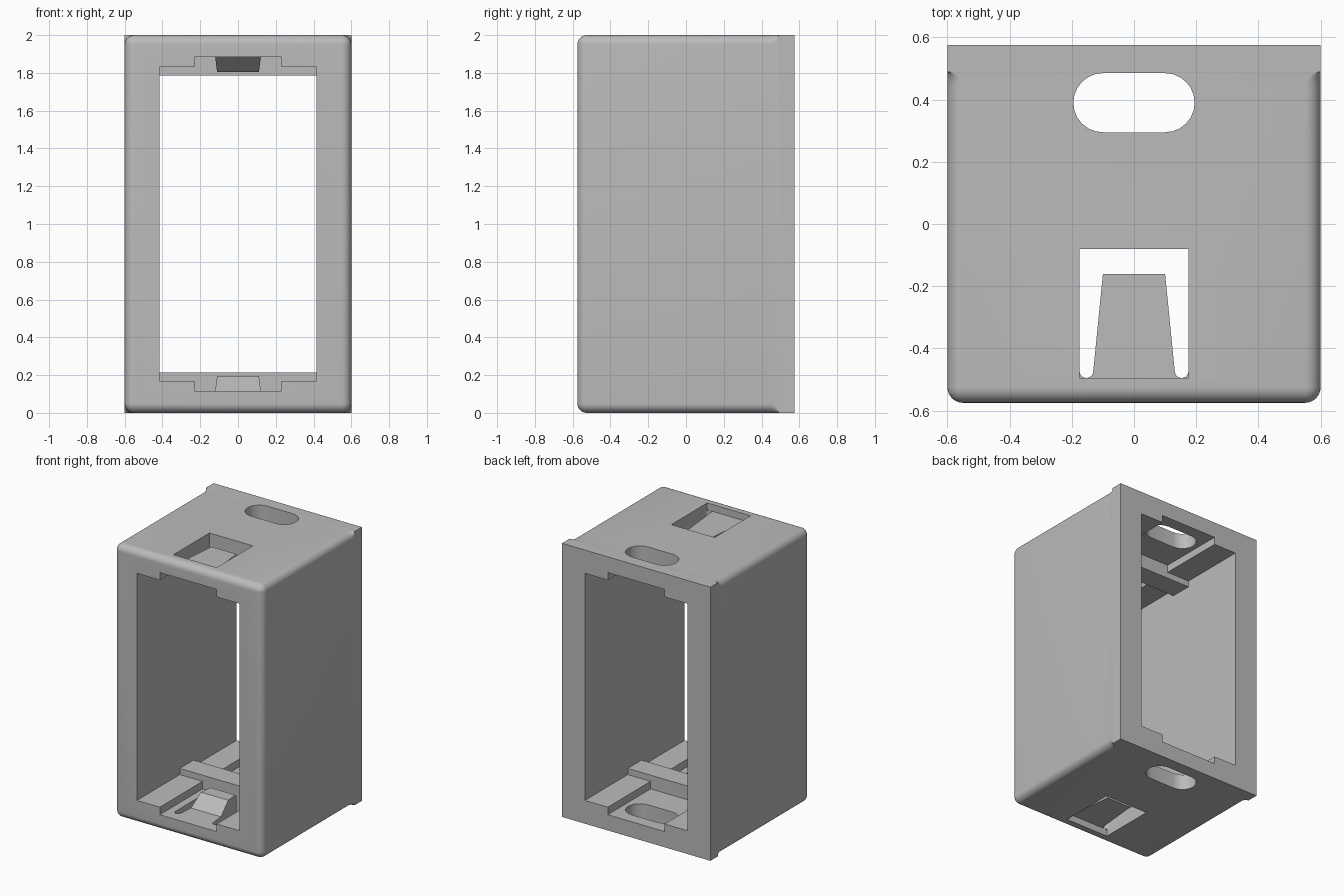
import bpy, bmesh, math

if "Cube" in bpy.data.objects:
    bpy.data.objects.remove(bpy.data.objects["Cube"])

R = 0.05  # edge fillet radius

mat = bpy.data.materials.new("light grey plastic")
mat.diffuse_color = (0.5, 0.5, 0.5, 1)
mat.use_nodes = True
mat.node_tree.nodes["Principled BSDF"].inputs["Base Color"].default_value = mat.diffuse_color


def finish(name, bm):
    bmesh.ops.remove_doubles(bm, verts=bm.verts[:], dist=1e-5)
    bmesh.ops.recalc_face_normals(bm, faces=bm.faces[:])
    me = bpy.data.meshes.new(name)
    bm.to_mesh(me)
    bm.free()
    me.materials.append(mat)
    ob = bpy.data.objects.new(name, me)
    bpy.context.collection.objects.link(ob)
    return ob


def loft(name, rings):
    """Skin equal-length rings of points and cap both ends."""
    bm = bmesh.new()
    vs = [[bm.verts.new(p) for p in ring] for ring in rings]
    n = len(vs[0])
    for a, b in zip(vs, vs[1:]):
        for i in range(n):
            j = (i + 1) % n
            bm.faces.new((a[i], a[j], b[j], b[i]))
    bm.faces.new(vs[0])
    bm.faces.new(vs[-1])
    return finish(name, bm)


def rounded_ring(y, inset, r, n=8):
    """Rounded rectangle across the box at depth y."""
    hx, hz = 0.6 - inset - r, 1.0 - inset - r
    pts = []
    for k, (sx, sz) in enumerate([(1, 1), (-1, 1), (-1, -1), (1, -1)]):
        for i in range(n + 1):
            a = math.pi / 2 * (k + i / n)
            pts.append((sx * hx + r * math.cos(a), y, 1 + sz * hz + r * math.sin(a)))
    return pts


def arc(cx, cy, r, a0, a1, n=12):
    return [(cx + r * math.cos(math.radians(a0 + (a1 - a0) * i / n)),
             cy + r * math.sin(math.radians(a0 + (a1 - a0) * i / n))) for i in range(n + 1)]


def prism_y(name, pts, y0, y1):
    return loft(name, [[(x, y, z) for x, z in pts] for y in (y0, y1)])


def prism_z(name, pts, z0, z1, top):
    return loft(name, [[(x, y, 2 - z if top else z) for x, y in pts] for z in (z0, z1)])


def rect(x, a, b):
    return [(-x, a), (x, a), (x, b), (-x, b)]


# Housing: filleted front and sides, square back rim with fillet run-out
rings = []
for i in range(9):
    a = math.pi / 2 * i / 8
    s = R * (1 - math.sin(a))
    rings.append(rounded_ring(-0.575 + R * (1 - math.cos(a)), s, R - s))
for i in range(7):
    a = math.pi / 2 * i / 6
    rings.append(rounded_ring(0.44 + 0.05 * math.sin(a), 0, R * math.cos(a)))
rings.append(rounded_ring(0.575, 0, 0))
housing = loft("housing", rings)

# Cavity: clear opening plus stepped front and back, leaving a cross rib between
cross = [(-0.415, 0.17), (-0.23, 0.17), (-0.23, 0.115), (0.23, 0.115), (0.23, 0.17), (0.415, 0.17),
         (0.415, 1.83), (0.23, 1.83), (0.23, 1.885), (-0.23, 1.885), (-0.23, 1.83), (-0.415, 1.83)]
cutters = [prism_y("front_cavity_cutter", cross, -0.7, -0.08),
           prism_y("back_cavity_cutter", cross, 0.08, 0.7),
           prism_y("middle_cavity_cutter", rect(0.415, 0.215, 1.785), -0.2, 0.2)]

# Cable slot, clip pocket and U-shaped gap around the clip arm, bottom and top
slot = arc(0.1, 0.39, 0.095, -90, 90) + arc(-0.1, 0.39, 0.095, 90, 270)
gap = ([(-0.175, -0.08), (0.175, -0.08)] + arc(0.153, -0.473, 0.022, 0, -180)
       + [(0.1, -0.16), (-0.1, -0.16)] + arc(-0.153, -0.473, 0.022, 0, -180))
for top in (False, True):
    cutters += [prism_z("slot_cutter", slot, -0.1, 0.15, top),
                prism_z("pocket_cutter", rect(0.175, -0.495, -0.08), -0.1, 0.05, top),
                prism_z("gap_cutter", gap, 0.03, 0.15, top)]

for c in cutters:
    c.hide_render = True
    m = housing.modifiers.new("cut", 'BOOLEAN')
    m.operation = 'DIFFERENCE'
    m.solver = 'EXACT'
    m.object = c
bpy.context.view_layer.update()
dg = bpy.context.evaluated_depsgraph_get()
mesh = bpy.data.meshes.new_from_object(housing.evaluated_get(dg))
housing.modifiers.clear()
housing.data = mesh
for c in cutters:
    bpy.data.objects.remove(c)

# Clip barbs: tapered wedges on the inner side of each clip arm
profile = [(-0.37, 0.115), (-0.27, 0.195), (-0.175, 0.195), (-0.16, 0.18), (-0.16, 0.115)]
for top in (False, True):
    sides = []
    for s in (-1, 1):
        sides.append([(s * (0.131 - 0.031 * (y + 0.473) / 0.313), y, 2 - z if top else z)
                      for y, z in profile])
    loft("top_clip_barb" if top else "bottom_clip_barb", sides)

# Smooth fillets, sharp edges elsewhere
bpy.ops.object.select_all(action='DESELECT')
housing.select_set(True)
bpy.context.view_layer.objects.active = housing
bpy.ops.object.shade_smooth_by_angle(angle=math.radians(30))
